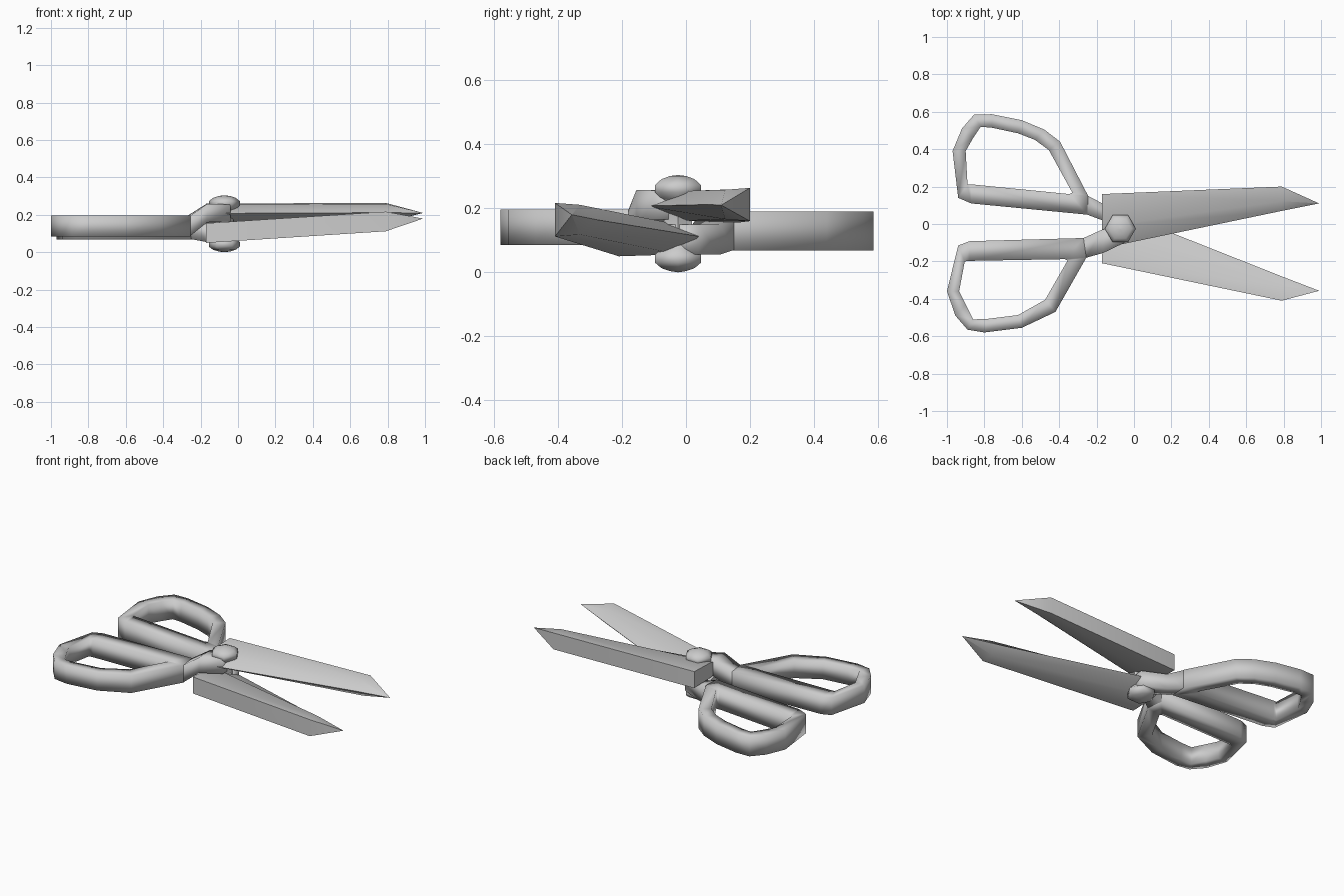
import bpy, bmesh, math

if "Cube" in bpy.data.objects:
    bpy.data.objects.remove(bpy.data.objects["Cube"])


def make(name, sections, closed=False, angle=None):
    """Skin a list of equal-length vertex rings into one object."""
    bm = bmesh.new()
    rows = [[bm.verts.new(p) for p in s] for s in sections]
    n = len(rows[0])
    pairs = list(zip(rows, rows[1:]))
    if closed:
        pairs.append((rows[-1], rows[0]))
    else:
        bm.faces.new(rows[0])
        bm.faces.new(rows[-1][::-1])
    for a, b in pairs:
        for i in range(n):
            j = (i + 1) % n
            bm.faces.new((a[i], a[j], b[j], b[i]))
    bmesh.ops.remove_doubles(bm, verts=bm.verts, dist=1e-5)
    bmesh.ops.recalc_face_normals(bm, faces=bm.faces)
    me = bpy.data.meshes.new(name)
    bm.to_mesh(me)
    bm.free()
    ob = bpy.data.objects.new(name, me)
    bpy.context.collection.objects.link(ob)
    bpy.context.view_layer.objects.active = ob
    ob.select_set(True)
    if angle:
        bpy.ops.object.shade_smooth_by_angle(angle=math.radians(angle))
    else:
        bpy.ops.object.shade_smooth()
    ob.select_set(False)
    return ob


def box(a, b, z0, z1):
    return [(*a, z0), (*a, z1), (*b, z1), (*b, z0)]


def blade(name, stations, tip):
    """Wedge blade: each station is x, spine y, edge y, bottom z, top z."""
    secs = []
    for x, ys, ye, z0, z1 in stations:
        ym = ys + (ye - ys) * 0.6
        secs.append([(x, ys, z0), (x, ys, z1), (x, ym, z1 - 0.006),
                     (x, ye, (z0 + z1) / 2), (x, ym, z0 + 0.006)])
    secs.append([tip] * 5)
    bm_secs = secs[:-1]
    # tiny tip section keeps the skin well formed
    x, y, z = tip
    last = bm_secs[-1]
    bm_secs.append([(x + (p[0] - x) * 0.01, y + (p[1] - y) * 0.01,
                     z + (p[2] - z) * 0.01) for p in last])
    return make(name, bm_secs, angle=50)


# Blades
blade("upper_blade", [(-0.17, 0.16, -0.13, 0.155, 0.26),
                      (0.79, 0.20, 0.07, 0.16, 0.264)], (0.99, 0.11, 0.21))
blade("lower_blade", [(-0.17, -0.21, 0.10, 0.05, 0.155),
                      (0.79, -0.41, -0.28, 0.112, 0.217)], (0.99, -0.357, 0.18))

# Finger loops: outer and inner outlines
outer_a = [(-0.94, 0.14), (-0.97, 0.39), (-0.92, 0.51), (-0.855, 0.585),
           (-0.76, 0.587), (-0.6, 0.555), (-0.48, 0.505), (-0.395, 0.44),
           (-0.245, 0.15), (-0.25, 0.05), (-0.87, 0.11)]
inner_a = [(-0.89, 0.21), (-0.90, 0.39), (-0.86, 0.46), (-0.82, 0.52),
           (-0.76, 0.515), (-0.62, 0.485), (-0.53, 0.45), (-0.455, 0.395),
           (-0.33, 0.168), (-0.345, 0.16), (-0.87, 0.212)]
outer_b = [(-0.94, -0.115), (-1.0, -0.36), (-0.955, -0.49), (-0.89, -0.565),
           (-0.8, -0.58), (-0.6, -0.555), (-0.42, -0.47),
           (-0.255, -0.18), (-0.27, -0.075), (-0.88, -0.092)]
inner_b = [(-0.905, -0.2), (-0.935, -0.36), (-0.90, -0.43), (-0.86, -0.51),
           (-0.78, -0.507), (-0.62, -0.487), (-0.475, -0.405),
           (-0.355, -0.195), (-0.37, -0.188), (-0.88, -0.197)]
make("back_finger_loop", [box(o, i, 0.068, 0.19) for o, i in zip(outer_a, inner_a)], True)
make("front_finger_loop", [box(o, i, 0.085, 0.196) for o, i in zip(outer_b, inner_b)], True)

# Necks joining each loop to its blade
make("back_neck", [box((-0.34, 0.158), (-0.34, 0.06), 0.07, 0.19),
                   box((-0.245, 0.15), (-0.25, 0.05), 0.07, 0.188),
                   box((-0.16, 0.105), (-0.17, 0.02), 0.055, 0.15),
                   box((-0.02, 0.04), (-0.03, -0.06), 0.055, 0.15)])
make("front_neck", [box((-0.365, -0.185), (-0.365, -0.08), 0.087, 0.195),
                    box((-0.255, -0.18), (-0.27, -0.075), 0.087, 0.195),
                    box((-0.165, -0.155), (-0.17, -0.03), 0.16, 0.258),
                    box((-0.04, -0.095), (-0.04, 0.0), 0.165, 0.256)])

# Hexagonal pivot bolt with domed heads
profile = [(0.03, 0.004), (0.06, 0.013), (0.083, 0.03), (0.083, 0.055),
           (0.06, 0.075), (0.05, 0.09), (0.05, 0.215), (0.06, 0.23),
           (0.083, 0.25), (0.083, 0.273), (0.06, 0.291), (0.03, 0.301)]
profile = [(0.002, 0.0)] + profile + [(0.002, 0.304)]
make("pivot_bolt", [[(-0.073 + r * math.cos(k * math.pi / 3),
                      -0.025 + r * math.sin(k * math.pi / 3), z)
                     for k in range(6)] for r, z in profile], angle=50)
